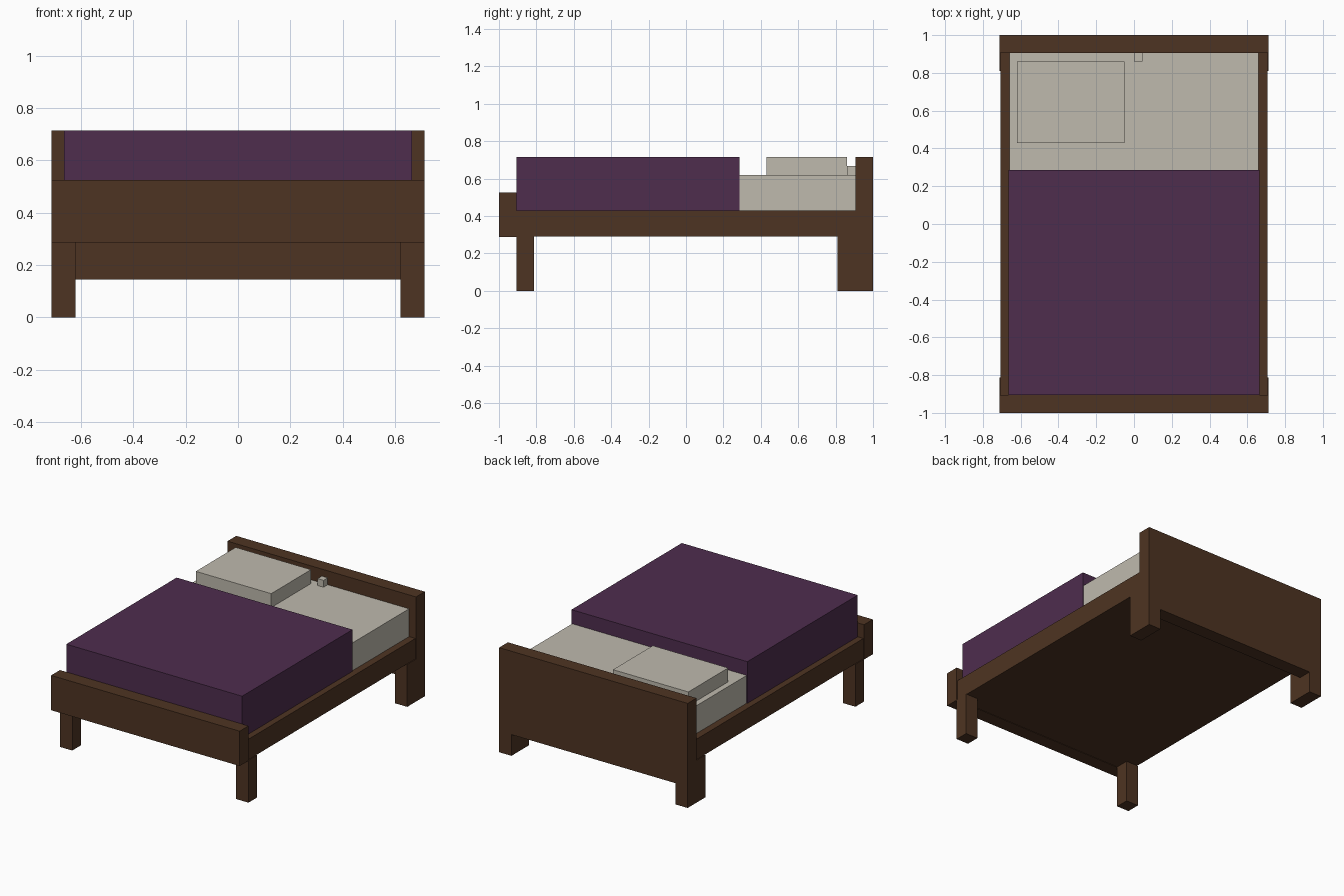
import bpy
import bmesh
from mathutils import Vector

if "Cube" in bpy.data.objects:
    bpy.data.objects.remove(bpy.data.objects["Cube"])


def material(name, rgb):
    m = bpy.data.materials.new(name)
    m.diffuse_color = (*rgb, 1)
    m.use_nodes = True
    m.node_tree.nodes["Principled BSDF"].inputs["Base Color"].default_value = m.diffuse_color
    return m


WOOD = material("dark brown wood", (0.076, 0.034, 0.016))
PURPLE = material("purple blanket", (0.077, 0.026, 0.076))
CREAM = material("cream linen", (0.52, 0.49, 0.42))


def box(name, mat, x, y, z):
    """Box from (min, max) ranges on each axis."""
    bm = bmesh.new()
    bmesh.ops.create_cube(bm, size=1)
    size = Vector((x[1] - x[0], y[1] - y[0], z[1] - z[0]))
    mid = Vector((x[0] + x[1], y[0] + y[1], z[0] + z[1])) / 2
    for v in bm.verts:
        v.co = v.co * size + mid
    me = bpy.data.meshes.new(name)
    bm.to_mesh(me)
    bm.free()
    me.materials.append(mat)
    ob = bpy.data.objects.new(name, me)
    bpy.context.collection.objects.link(ob)
    return ob


W = 0.713   # half width of the frame
Y = 0.905   # inner face of the end boards

# Frame
box("bed_base", WOOD, (-0.708, 0.708), (-Y, Y), (0.29, 0.43))
box("footboard", WOOD, (-W, W), (-1, -Y), (0.287, 0.525))
box("headboard", WOOD, (-W, W), (Y, 1), (0.145, 0.715))

# Legs, mirrored left and right
for side, s in (("left", -1), ("right", 1)):
    x = sorted((s * 0.62, s * W))
    box(side + "_front_leg", WOOD, x, (-Y, -0.812), (0, 0.29))
    box(side + "_back_leg", WOOD, x, (0.81, Y), (0, 0.29))
    box(side + "_headboard_foot", WOOD, x, (Y, 1), (0, 0.145))

# Bedding
box("mattress", CREAM, (-0.66, 0.66), (0.285, Y), (0.43, 0.62))
box("blanket", PURPLE, (-0.665, 0.665), (-Y, 0.287), (0.43, 0.715))
box("pillow", CREAM, (-0.62, -0.05), (0.43, 0.86), (0.62, 0.715))
box("small_cube", CREAM, (0, 0.045), (0.86, Y), (0.62, 0.667))
